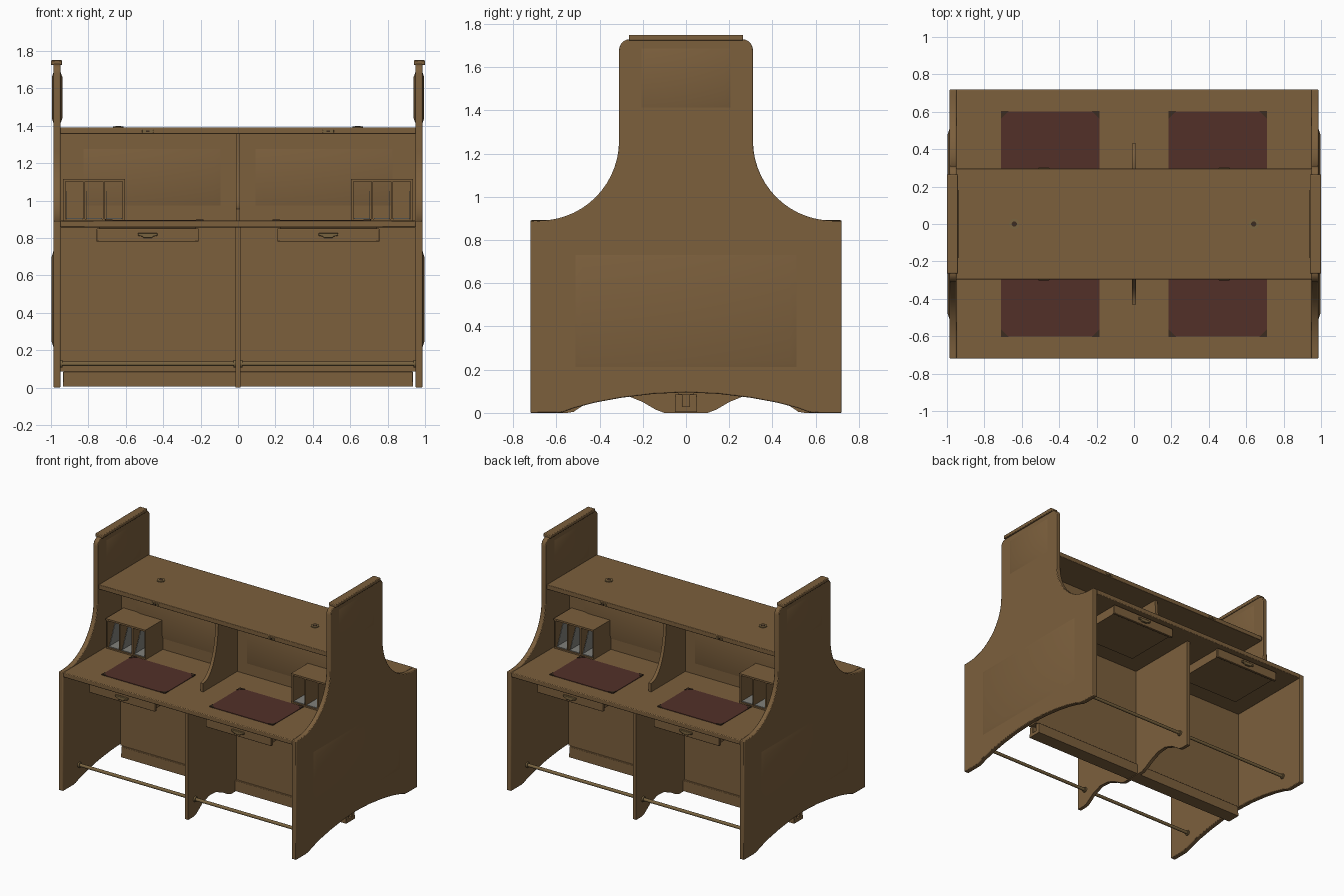
import bpy, bmesh
from math import sin, cos, pi
from mathutils import Vector

if "Cube" in bpy.data.objects:
    bpy.data.objects.remove(bpy.data.objects["Cube"])


def material(name, rgb):
    m = bpy.data.materials.new(name)
    m.diffuse_color = (*rgb, 1)
    m.use_nodes = True
    m.node_tree.nodes["Principled BSDF"].inputs["Base Color"].default_value = m.diffuse_color
    return m


WOOD = material("wood", (0.2, 0.115, 0.046))
RED = material("red_leather", (0.085, 0.03, 0.022))
DARK = material("dark_leather", (0.045, 0.025, 0.014))
BRASS = material("brass", (0.19, 0.125, 0.05))
GREY = material("grey_metal", (0.22, 0.22, 0.2))


def finish(bm, name, mat, bevel=0):
    bmesh.ops.recalc_face_normals(bm, faces=bm.faces)
    me = bpy.data.meshes.new(name)
    bm.to_mesh(me)
    bm.free()
    ob = bpy.data.objects.new(name, me)
    bpy.context.collection.objects.link(ob)
    me.materials.append(mat)
    if bevel:
        mod = ob.modifiers.new("bevel", "BEVEL")
        mod.width, mod.segments, mod.limit_method = bevel, 2, "ANGLE"
        mod.angle_limit = 0.8
    return ob


def place(axis, a, b, c):
    """Profile plane (a, b), depth c along the axis."""
    return Vector({"X": (c, a, b), "Y": (a, c, b), "Z": (a, b, c)}[axis])


def loft(name, axis, rings, mat=WOOD, bevel=0):
    """Solid between two equal-length profiles, each given as (points, depth)."""
    bm = bmesh.new()
    (p, c0), (q, c1) = rings
    lo = [bm.verts.new(place(axis, a, b, c0)) for a, b in p]
    hi = [bm.verts.new(place(axis, a, b, c1)) for a, b in q]
    bm.faces.new(lo)
    bm.faces.new(hi)
    for i in range(len(lo)):
        j = (i + 1) % len(lo)
        bm.faces.new((lo[i], lo[j], hi[j], hi[i]))
    return finish(bm, name, mat, bevel)


def prism(name, axis, pts, c0, c1, mat=WOOD, bevel=0):
    return loft(name, axis, [(pts, c0), (pts, c1)], mat, bevel)


def rect(a0, a1, b0, b1):
    return [(a0, b0), (a1, b0), (a1, b1), (a0, b1)]


def box(name, x0, x1, y0, y1, z0, z1, mat=WOOD, bevel=0):
    return prism(name, "Z", rect(x0, x1, y0, y1), z0, z1, mat, bevel)


def raised(name, axis, a0, a1, b0, b1, c0, c1, inset):
    """Raised field with sloping borders."""
    i = inset
    return loft(name, axis, [(rect(a0, a1, b0, b1), c0),
                             (rect(a0 + i, a1 - i, b0 + i, b1 - i), c1)])


def circle(cx, cy, r, n=20):
    return [(cx + r * cos(2 * pi * k / n), cy + r * sin(2 * pi * k / n)) for k in range(n)]


def mirrored(half):
    """Close a half profile that runs from the bottom up on the positive side."""
    return half + [(-a, b) for a, b in reversed(half) if abs(a) > 1e-6]


# Side profile: arched foot, concave shoulder, rounded tower
side = [(0, 0.095), (0.15, 0.088), (0.3, 0.07), (0.42, 0.048), (0.52, 0.022), (0.57, 0.003),
        (0.6, 0), (0.72, 0), (0.72, 0.89)]
side += [(0.68 - 0.37 * sin(t * pi / 28), 1.26 - 0.37 * cos(t * pi / 28)) for t in range(15)]
side += [(0.26 + 0.05 * cos(t * pi / 10), 1.68 + 0.05 * sin(t * pi / 10)) for t in range(6)]
side = mirrored(side)

# Lower divider with arches, upper divider with concave fronts
lower = mirrored([(0.1, 0), (0.14, 0.015), (0.2, 0.05), (0.28, 0.083), (0.36, 0.088),
                  (0.44, 0.06), (0.52, 0.005), (0.55, 0), (0.61, 0), (0.61, 0.86)])
upper = mirrored([(0.43, 0.89), (0.43, 0.955)]
                 + [(0.43 - 0.18 * sin(t * pi / 20), 1.355 - 0.4 * cos(t * pi / 20)) for t in range(1, 11)])
prism("lower_divider", "X", lower, -0.013, 0.013)
prism("upper_divider", "X", upper, -0.012, 0.012)

for s in (-1, 1):
    # End panels with raised fields and caps
    prism("end_panel", "X", side, s * 0.949, s * 0.986, WOOD, 0.005)
    raised("end_lower_field", "X", -0.515, 0.515, 0.21, 0.735, s * 0.985, s * 0.996, 0.035)
    raised("end_upper_field", "X", -0.21, 0.21, 1.41, 1.69, s * 0.985, s * 0.995, 0.03)
    raised("end_inner_field", "X", -0.21, 0.21, 1.41, 1.69, s * 0.95, s * 0.939, 0.03)
    box("end_cap", s * 0.94, s * 1.0, -0.265, 0.265, 1.724, 1.75, WOOD, 0.005)
    # Cable grommets
    prism("grommet_ring", "Z", circle(s * 0.64, 0, 0.028), 1.385, 1.396, BRASS)
    prism("grommet_hole", "Z", circle(s * 0.64, 0, 0.014), 1.39, 1.3975, DARK)

# Horizontal boards, central partitions and base channel
box("top_shelf", -0.95, 0.95, -0.297, 0.297, 1.355, 1.39, WOOD, 0.004)
box("desktop", -0.95, 0.95, -0.72, 0.72, 0.857, 0.892, WOOD, 0.005)
box("upper_partition", -0.95, 0.95, -0.025, 0.025, 0.89, 1.356)
box("modesty_panel", -0.95, 0.95, -0.038, 0.038, 0.085, 0.86)
box("base_floor", -0.935, 0.935, -0.052, 0.052, 0.005, 0.03)
for s in (-1, 1):
    box("baseboard", -0.935, 0.935, s * 0.016, s * 0.052, 0.005, 0.085, WOOD, 0.004)

# Four identical workplaces: f = front/back, s = left/right
for f in (-1, 1):
    for s in (-1, 1):
        def bay(name, x0, x1, y0, y1, z0, z1, mat=WOOD, bevel=0):
            return box(name, s * x0, s * x1, f * y0, f * y1, z0, z1, mat, bevel)

        raised("partition_field", "Y", *sorted((s * 0.09, s * 0.83)), 0.97, 1.28,
               f * 0.024, f * 0.036, 0.04)
        # Leather pad with dark corners
        bay("desk_pad", 0.185, 0.71, 0.24, 0.602, 0.889, 0.896, RED)
        for cx, dx in ((0.184, 1), (0.711, -1)):
            for cy, dy in ((0.239, 1), (0.603, -1)):
                tri = [(s * cx, f * cy), (s * (cx + dx * 0.04), f * cy), (s * cx, f * (cy + dy * 0.04))]
                prism("pad_corner", "Z", tri, 0.889, 0.899, DARK)
        # Drawer and cup pull
        bay("drawer_front", 0.21, 0.757, 0.665, 0.685, 0.78, 0.85, WOOD, 0.004)
        bay("drawer_box", 0.225, 0.742, 0.25, 0.667, 0.79, 0.858)
        pull = [(-0.052, 0.826), (0.052, 0.826), (0.052, 0.812), (0.03, 0.808),
                (0.022, 0.8), (-0.022, 0.8), (-0.03, 0.808), (-0.052, 0.812)]
        prism("drawer_pull", "Y", [(s * 0.483 + a, b) for a, b in pull],
              f * 0.683, f * 0.7, BRASS, 0.003)
        # Foot rail and its end brackets
        prism("foot_rail", "X", circle(f * 0.53, 0.127, 0.012, 14), s * 0.01, s * 0.951, BRASS)
        for x in (0.013, 0.938):
            prism("rail_bracket", "X", circle(f * 0.53, 0.127, 0.02, 14), s * x, s * (x + 0.012), BRASS)
        # Pigeonhole organiser
        bay("organiser_top", 0.605, 0.935, 0.025, 0.235, 1.103, 1.116)
        bay("organiser_floor", 0.61, 0.93, 0.025, 0.23, 0.891, 0.902)
        for x in (0.607, 0.713, 0.819, 0.922):
            bay("organiser_upright", x, x + 0.01, 0.025, 0.23, 0.891, 1.105)
        for x in (0.62, 0.726, 0.832):
            bay("organiser_tray", x, x + 0.085, 0.03, 0.222, 0.902, 0.907, GREY)
            prism("organiser_bookend", "X", [(f * 0.03, 0.905), (f * 0.215, 0.905), (f * 0.15, 1.05),
                                             (f * 0.03, 1.05)], s * (x + 0.084), s * (x + 0.087), GREY)
        # Shelf edge light switch
        bay("edge_fitting", 0.452, 0.512, 0.29, 0.301, 1.363, 1.378, BRASS, 0.002)
        bay("edge_button", 0.472, 0.492, 0.295, 0.303, 1.366, 1.375, DARK)

# Smooth shading on the curves, sharp edges kept
for ob in bpy.data.objects:
    ob.select_set(True)
bpy.context.view_layer.objects.active = bpy.data.objects["desktop"]
bpy.ops.object.shade_smooth_by_angle(angle=0.5)
